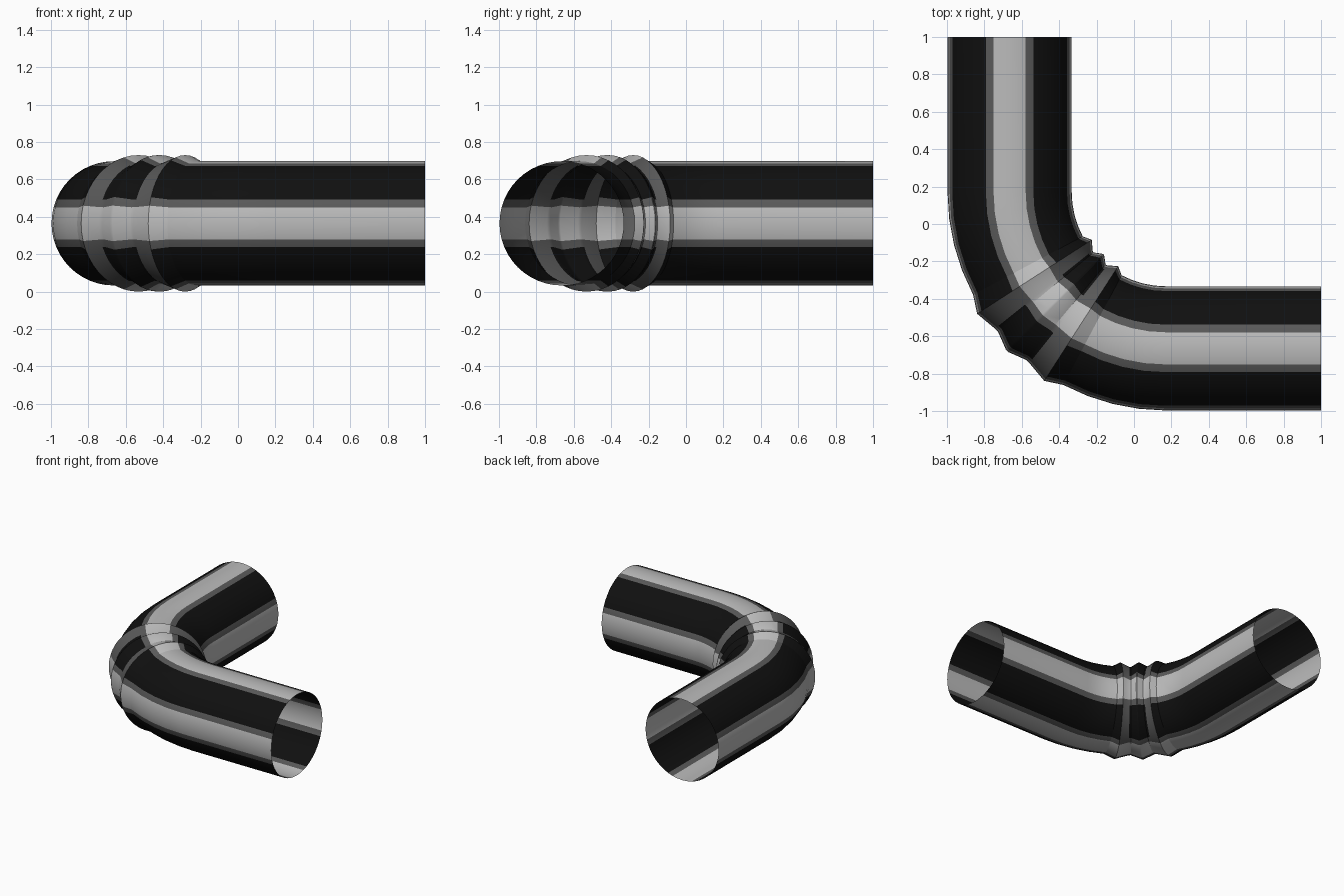
import bpy, bmesh
from math import sin, cos, radians

if "Cube" in bpy.data.objects:
    bpy.data.objects.remove(bpy.data.objects["Cube"])

SIDES = 48
R = 0.332            # pipe radius
CZ = 0.365           # axis height
C = 0.17             # bend centre (x = y)
BEND = 0.835         # bend radius


def material(name, v):
    m = bpy.data.materials.new(name)
    m.diffuse_color = (v, v, v, 1)
    m.use_nodes = True
    m.node_tree.nodes["Principled BSDF"].inputs["Base Color"].default_value = m.diffuse_color
    return m


mats = [material("light_grey", 0.5), material("dark_grey", 0.1), material("black", 0.005)]


def station(bend_deg, along=0.0):
    """Axis point and outward direction of the bend at an angle, moved along the straight."""
    a = radians(bend_deg)
    out = (-cos(a), -sin(a))
    return C + BEND * out[0] + sin(a) * along, C + BEND * out[1] + cos(a) * along, out


def stripe(angle):
    """Light stripes on top, bottom and both sides, black between them."""
    d = abs((angle + 45) % 90 - 45)
    return 0 if d < 15 else 1 if d < 22.5 else 2


def tube(name, rings, tint=()):
    """Open tube through rings of (bend angle, radius, distance along straight)."""
    bm = bmesh.new()
    loops = []
    for deg, rad, along in rings:
        x, y, o = station(deg, along)
        loop = []
        for i in range(SIDES):
            t = radians(360 * i / SIDES)
            loop.append(bm.verts.new((x + o[0] * rad * cos(t),
                                      y + o[1] * rad * cos(t),
                                      CZ + rad * sin(t))))
        loops.append(loop)
    for k in range(len(loops) - 1):
        a, b = loops[k], loops[k + 1]
        for i in range(SIDES):
            j = (i + 1) % SIDES
            f = bm.faces.new((a[i], a[j], b[j], b[i]))
            s = stripe(360 * (i + 0.5) / SIDES)
            f.material_index = min(s, 1) if k in tint else s
    bmesh.ops.recalc_face_normals(bm, faces=bm.faces[:])
    me = bpy.data.meshes.new(name)
    bm.to_mesh(me)
    bm.free()
    for m in mats:
        me.materials.append(m)
    ob = bpy.data.objects.new(name, me)
    bpy.context.collection.objects.link(ob)
    bpy.context.view_layer.objects.active = ob
    ob.select_set(True)
    bpy.ops.object.shade_smooth_by_angle(angle=radians(28))
    ob.select_set(False)
    return ob


# straight arms with their share of the bend
arc = [0, 7, 14, 21, 28]
tube("rear_pipe", [(0, R, 1 - C)] + [(d, R, 0) for d in arc])
tube("side_pipe", [(90 - d, R, 0) for d in reversed(arc)] + [(90, R, 1 - C)])

# ribbed bellows in the middle of the bend
tube("bellows", [(28, R, 0), (32.8, 0.365, 0), (38.6, 0.334, 0), (39.8, 0.332, 0),
                 (44.6, 0.365, 0), (45.4, 0.365, 0), (50.2, 0.332, 0), (51.4, 0.334, 0),
                 (57.2, 0.365, 0), (62, R, 0)], tint=(1, 7))
